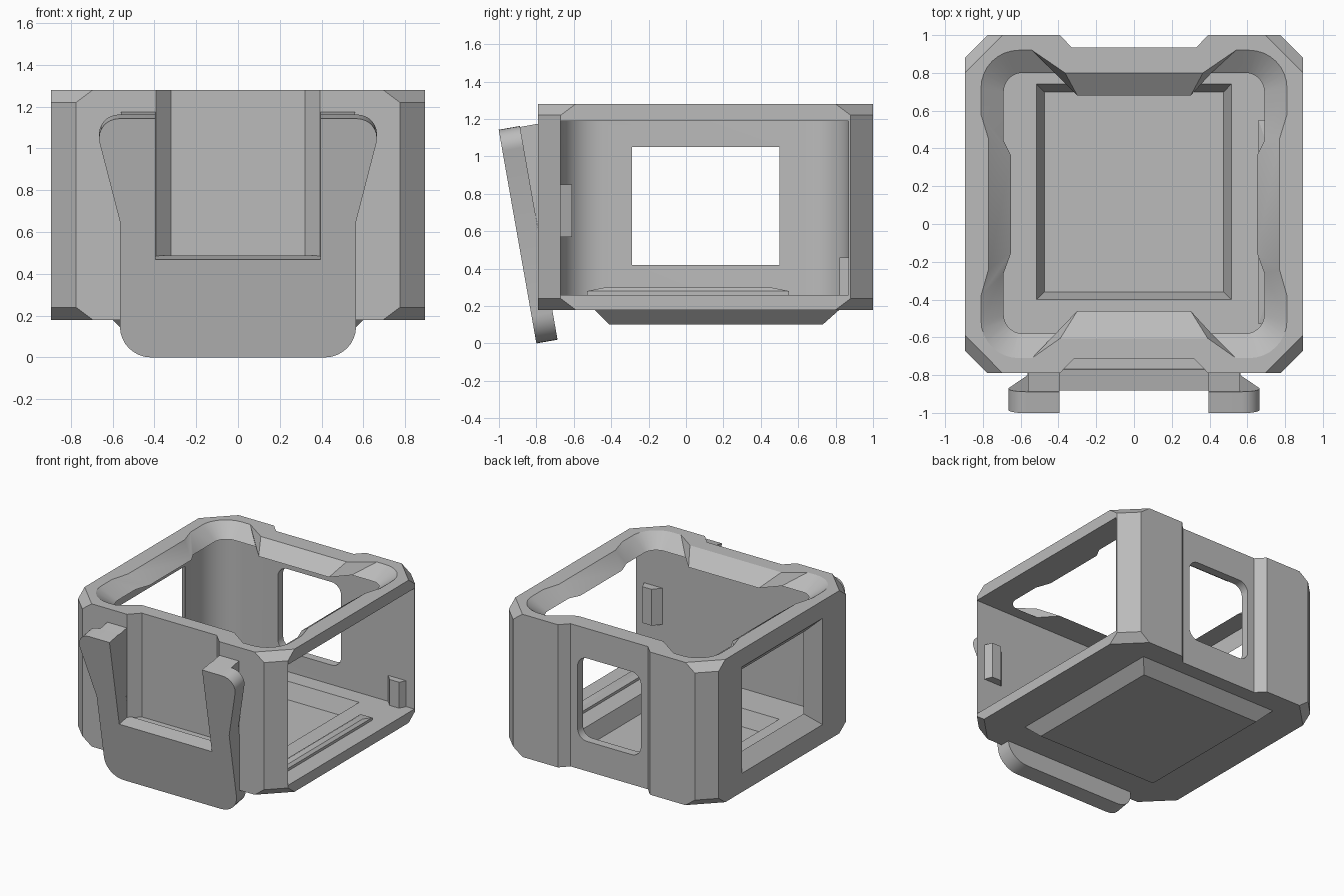
import bpy, bmesh, math
from mathutils import Matrix, Vector

if "Cube" in bpy.data.objects:
    bpy.data.objects.remove(bpy.data.objects["Cube"])

grey = bpy.data.materials.new("plain grey")
grey.use_nodes = True
COL = (0.5, 0.5, 0.5, 1)
grey.diffuse_color = COL
grey.node_tree.nodes["Principled BSDF"].inputs["Base Color"].default_value = COL


def loft(name, loops, matrix=None):
    """Closed solid through stacked loops of equal length."""
    bm = bmesh.new()
    rings = [[bm.verts.new(p) for p in loop] for loop in loops]
    n = len(rings[0])
    for a, b in zip(rings, rings[1:]):
        for i in range(n):
            j = (i + 1) % n
            bm.faces.new((a[i], a[j], b[j], b[i]))
    bm.faces.new(rings[0][::-1])
    bm.faces.new(rings[-1])
    bmesh.ops.recalc_face_normals(bm, faces=bm.faces)
    if matrix:
        bm.transform(matrix)
    mesh = bpy.data.meshes.new(name)
    bm.to_mesh(mesh)
    bm.free()
    mesh.materials.append(grey)
    ob = bpy.data.objects.new(name, mesh)
    bpy.context.collection.objects.link(ob)
    return ob


def prism(name, outline, lo, hi, matrix=None):
    return loft(name, [[(x, y, z) for x, y in outline] for z in (lo, hi)], matrix)


def rect(x0, x1, y0, y1):
    return [(x0, y0), (x1, y0), (x1, y1), (x0, y1)]


def box(name, x0, x1, y0, y1, z0, z1):
    return prism(name, rect(x0, x1, y0, y1), z0, z1)


def arc(cx, cy, r, start, end, n=8):
    angles = [math.radians(start + (end - start) * i / n) for i in range(n + 1)]
    return [(cx + r * math.cos(a), cy + r * math.sin(a)) for a in angles]


def rounded(x0, x1, y0, y1, r):
    return (arc(x1 - r, y1 - r, r, 0, 90) + arc(x0 + r, y1 - r, r, 90, 180)
            + arc(x0 + r, y0 + r, r, 180, 270) + arc(x1 - r, y0 + r, r, 270, 360))


def boolean(ob, cutters, mode="DIFFERENCE"):
    for c in cutters:
        mod = ob.modifiers.new("cut", "BOOLEAN")
        mod.operation, mod.object, mod.solver = mode, c, "EXACT"
        c.hide_render = True
    bpy.context.view_layer.update()
    mesh = bpy.data.meshes.new_from_object(
        ob.evaluated_get(bpy.context.evaluated_depsgraph_get()))
    ob.modifiers.clear()
    ob.data = mesh


# Case body: chamfered corners that pull in further at top and bottom
X, YF, YB = 0.895, -0.79, 1.0


def octagon(z, c):
    return [(X - c, YF, z), (X, YF + c, z), (X, YB - c, z), (X - c, YB, z),
            (c - X, YB, z), (-X, YB - c, z), (-X, YF + c, z), (c - X, YF, z)]


case = loft("case", [octagon(0.18, 0.2), octagon(0.24, 0.12),
                     octagon(1.22, 0.12), octagon(1.28, 0.2)])

# Tray bulge under the floor
tray = loft("tray", [[(x, y, z) for x, y in rect(*r)] for z, r in (
    (0.10, (-0.52, 0.52, -0.41, 0.73)),
    (0.18, (-0.60, 0.60, -0.49, 0.82)),
    (0.22, (-0.60, 0.60, -0.49, 0.82)))])
boolean(case, [tray], "UNION")

# Main cavity, open on the left side
cavity = prism("cavity", [(1.1, -0.67), (1.1, 0.87)] + arc(-0.57, 0.64, 0.23, 90, 180)
               + arc(-0.57, -0.44, 0.23, 180, 270), 0.26, 1.19)
pocket = loft("pocket", [[(x, y, z) for x, y in rect(*r)] for z, r in (
    (0.14, (-0.475, 0.475, -0.36, 0.70)),
    (0.26, (-0.515, 0.515, -0.40, 0.74)),
    (0.40, (-0.515, 0.515, -0.40, 0.74)))])


# Funnel shaped top opening with front and back tabs and side bumps
def opening(z, back, front, x, r, bump):
    (tx, ty), (sx, sy) = back
    (fx, fy), (gx, gy) = front
    half = ([(tx, ty), (sx, sy)] + arc(x - r, sy - r, r, 90, 0) + bump
            + arc(x - r, gy + r, r, 0, -90) + [(gx, gy), (fx, fy)])
    return [(a, b, z) for a, b in half] + [(-a, b, z) for a, b in half[::-1]]


top = (((0.365, 0.80), (0.54, 0.92)), ((0.39, -0.605), (0.54, -0.71)), 0.81, 0.2,
       [(0.81, 0.58), (0.77, 0.45), (0.77, -0.24), (0.81, -0.38)])
low = (((0.30, 0.68), (0.41, 0.80)), ((0.30, -0.46), (0.41, -0.58)), 0.69, 0.1,
       [(0.69, 0.44), (0.65, 0.36), (0.65, -0.15), (0.69, -0.26)])
funnel = loft("funnel", [opening(1.15, *low), opening(1.19, *low),
                         opening(1.28, *top), opening(1.33, *top)])

# Vertical channels on the front and back
back_channel = prism("back_channel", [(-0.45, 1.06), (-0.33, 0.935), (0.33, 0.935),
                                      (0.45, 1.06)], 0, 1.5)
front_channel = prism("front_channel", [(-0.46, -0.86), (-0.32, -0.715), (0.32, -0.715),
                                        (0.46, -0.86)], 0.48, 1.5)

# Windows: rounded in the back, flared in the right side
back_window = prism("back_window", rounded(-0.27, 0.27, 0.41, 1.05, 0.08), -1.1, -0.8,
                    Matrix.Rotation(math.pi / 2, 4, "X"))
side_window = loft("side_window", [[(x, y, z) for y, z in rect(*r)] for x, r in (
    (-0.7, (-0.29, 0.5, 0.42, 1.05)), (-0.8, (-0.29, 0.5, 0.42, 1.05)),
    (-0.9, (-0.39, 0.6, 0.32, 1.15)))])

# Tilted frame of the mounting plate: local x, up the plate, into the case
T = math.radians(10)
tilt = Matrix.Translation((0, -0.8, 0)) @ Matrix((
    (1, 0, 0, 0), (0, -math.sin(T), math.cos(T), 0),
    (0, math.cos(T), math.sin(T), 0), (0, 0, 0, 1)))

# Mounting plate: U shape with flared ears
half = (arc(0.415, 0.15, 0.15, -90, 0) + [(0.565, 0.66)]
        + arc(0.57, 1.065, 0.095, -12, 90) + [(0.395, 1.16), (0.395, 0.475)])
plate = prism("mount_plate", half + [(-x, y) for x, y in half[::-1]], 0, 0.115, tilt)

# Ear wedges joining the plate to the case
wedges = []
for s in (-1, 1):
    outline = [(-0.90, 1.155), (-0.75, 1.182), (-0.75, 0.42)]
    wedges.append(loft("ear_wedge_" + ("right" if s < 0 else "left"),
                       [[(s * x, y, z) for y, z in outline] for x in (0.395, 0.56)]))

# Screw holes and wider bores behind the plate
holes, bores, slots = [], [], []
for s in (-1, 1):
    for x, v in ((0.57, 1.066), (0.395, 0.2)):
        holes.append(prism("screw_hole", arc(s * x, v, 0.04, 0, 345, 23), -0.1, 0.3, tilt))
        bores.append(prism("screw_bore", arc(s * x, v, 0.08, 0, 345, 23), 0.116, 0.45, tilt))
    slots.append(prism("bore_slot", rect(s * 0.57 - 0.08, s * 0.57 + 0.08, 1.066, 1.3),
                       0.116, 0.195, tilt))

boolean(case, [cavity, pocket, funnel, back_channel, front_channel, back_window,
               side_window] + holes + bores)
boolean(plate, holes)
for w in wedges:
    boolean(w, holes + bores + slots)

# Door sill and small latch blocks along the open side
sill = loft("door_sill", [[(x, y, z) for x, y in rect(*r)] for z, r in (
    (0.25, (0.66, 0.76, -0.53, 0.55)), (0.28, (0.66, 0.76, -0.53, 0.55)),
    (0.298, (0.69, 0.74, -0.44, 0.46)))])
front_latch = prism("front_latch", [(0.66, -0.68), (0.83, -0.68), (0.80, -0.61),
                                    (0.72, -0.61)], 0.57, 0.85)
back_latch = prism("back_latch", [(0.66, 0.88), (0.83, 0.88), (0.80, 0.82),
                                  (0.72, 0.82)], 0.25, 0.46)

for c in [tray, cavity, pocket, funnel, back_channel, front_channel, back_window,
          side_window] + holes + bores + slots:
    bpy.data.objects.remove(c)

for ob in [case, plate, sill, front_latch, back_latch] + wedges:
    bpy.ops.object.select_all(action="DESELECT")
    ob.select_set(True)
    bpy.context.view_layer.objects.active = ob
    bpy.ops.object.shade_smooth_by_angle(angle=math.radians(25))
